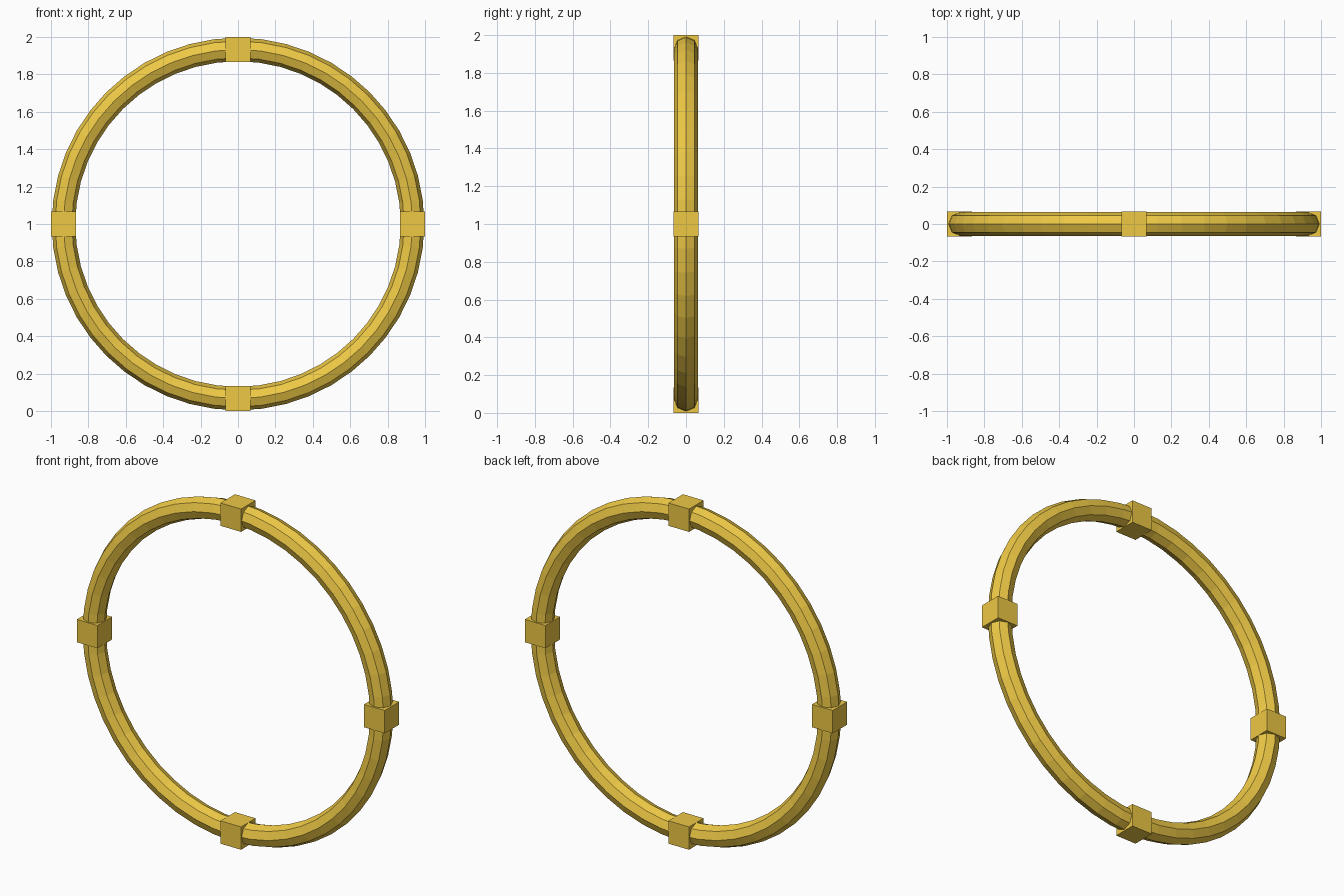
import bpy
from math import pi, sin, cos

if "Cube" in bpy.data.objects:
    bpy.data.objects.remove(bpy.data.objects["Cube"])

MAJOR, MINOR, CUBE, MID = 0.933, 0.063, 0.134, 1.0

mat = bpy.data.materials.new("gold")
mat.diffuse_color = (0.85, 0.58, 0.06, 1)
mat.use_nodes = True
mat.node_tree.nodes["Principled BSDF"].inputs["Base Color"].default_value = mat.diffuse_color

# Eight-sided tube bent into an upright ring
bpy.ops.mesh.primitive_torus_add(major_segments=48, minor_segments=8,
                                 major_radius=MAJOR, minor_radius=MINOR,
                                 location=(0, 0, MID), rotation=(pi / 2, 0, 0))
ring = bpy.context.object
ring.name = "ring"
ring.data.materials.append(mat)

# Cube clamps at the four quarter points
for i, side in enumerate(("right", "top", "left", "bottom")):
    a = i * pi / 2
    bpy.ops.mesh.primitive_cube_add(size=CUBE,
                                    location=(MAJOR * cos(a), 0, MID + MAJOR * sin(a)))
    clamp = bpy.context.object
    clamp.name = side + "_clamp"
    clamp.data.materials.append(mat)
